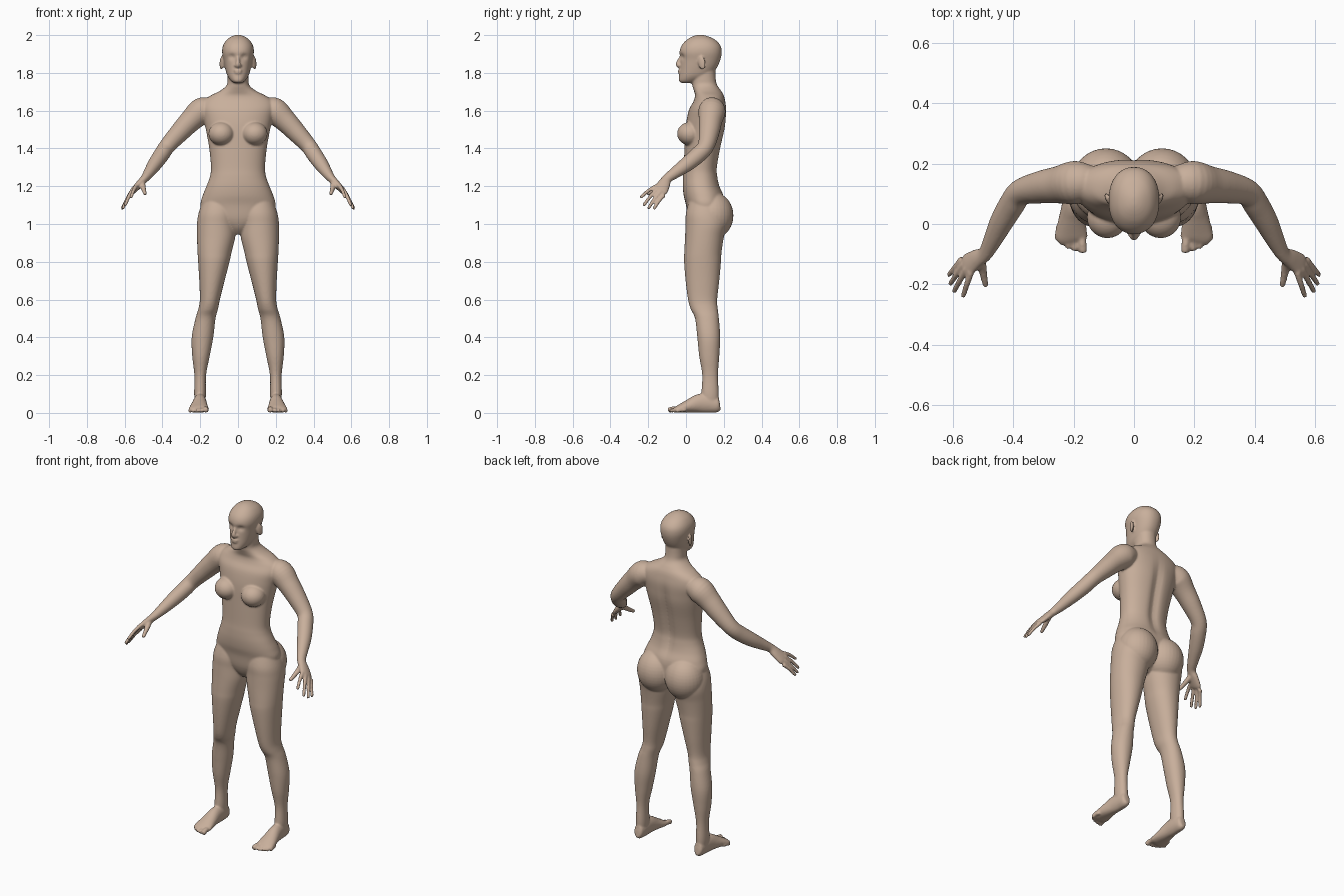
import bpy, bmesh
from math import sin, cos, pi, exp, copysign
from mathutils import Vector, Matrix

mid = bmesh.new()    # parts on the centre line
side = bmesh.new()   # parts on +x, mirrored later


def smooth_rows(rows, n=5):
    """Catmull-Rom interpolation of rows of numbers."""
    out = []
    for i in range(len(rows) - 1):
        a, b, c, d = (rows[max(0, min(len(rows) - 1, i + k))] for k in (-1, 0, 1, 2))
        for j in range(n):
            t = j / n
            out.append([0.5 * (2 * q + (r - p) * t + (2 * p - 5 * q + 4 * r - s) * t * t
                               + (3 * q - p - 3 * r + s) * t ** 3)
                        for p, q, r, s in zip(a, b, c, d)])
    return out + [list(rows[-1])]


def skin(bm, rings):
    """Join rings of points into a closed surface."""
    vs = [[bm.verts.new(p) for p in r] for r in rings]
    n = len(vs[0])
    for a, b in zip(vs, vs[1:]):
        for i in range(n):
            bm.faces.new((a[i], a[(i + 1) % n], b[(i + 1) % n], b[i]))
    bm.faces.new(vs[0][::-1])
    bm.faces.new(vs[-1])


def stack(bm, rows, power=2.2, n=64, dent=None):
    """Upright loft; rows are z, centre x, half width, front y, back y."""
    rings = []
    for z, x, w, yf, yb in smooth_rows(rows):
        ring = []
        for i in range(n):
            c, s = cos(2 * pi * i / n), sin(2 * pi * i / n)
            p = Vector((x + max(w, .003) * copysign(abs(c) ** (2 / power), c),
                        (yf + yb) / 2 + (yb - yf) / 2 * copysign(abs(s) ** (2 / power), s), z))
            if dent:
                p.y += dent(p, s)
            ring.append(p)
        rings.append(ring)
    skin(bm, rings)


def tube(bm, rows, axis=(1, 0, 0), n=24):
    """Loft along a path; rows are x, y, z, radius along axis, other radius."""
    rows = smooth_rows(rows)
    pts = [Vector(r[:3]) for r in rows]
    rings = []
    for i, (p, r) in enumerate(zip(pts, rows)):
        t = (pts[min(i + 1, len(pts) - 1)] - pts[max(i - 1, 0)]).normalized()
        u = Vector(axis)
        u = (u - t * u.dot(t)).normalized()
        v = t.cross(u)
        rings.append([p + u * (r[3] * cos(2 * pi * k / n)) + v * (r[4] * sin(2 * pi * k / n))
                      for k in range(n)])
    skin(bm, rings)


def blob(bm, loc, size, turn=0, tilt=0):
    m = (Matrix.Translation(loc) @ Matrix.Rotation(turn, 4, 'Z') @ Matrix.Rotation(tilt, 4, 'X')
         @ Matrix.Diagonal((*size, 1)))
    bmesh.ops.create_uvsphere(bm, u_segments=32, v_segments=20, radius=1, matrix=m)


def digit(bm, a, b, r0, r1, lift=0.0):
    """Finger or toe with a slightly raised middle joint."""
    a, b = Vector(a), Vector(b)
    m = (a + b) / 2 + Vector((0, 0, lift))
    tip = b + (b - m) * 0.08
    tube(bm, [(*a, r0, r0), (*m, (r0 + r1) / 2, (r0 + r1) / 2), (*b, r1, r1),
              (*tip, r1 * .45, r1 * .45)], axis=(.6, .5, .4), n=14)


# Torso and neck, with a groove down the spine
def spine(p, s):
    return -.016 * exp(-(p.x / .028) ** 2) * exp(-((p.z - 1.38) / .2) ** 4) if s > 0 else 0


stack(mid, [(.945, 0, .025, .06, .12), (.98, 0, .08, .03, .17), (1.03, 0, .175, .01, .2),
            (1.1, 0, .198, 0, .205), (1.15, 0, .187, -.012, .2), (1.2, 0, .167, -.017, .18),
            (1.25, 0, .149, -.016, .17), (1.3, 0, .143, -.012, .168), (1.4, 0, .152, -.008, .185),
            (1.5, 0, .17, -.003, .207), (1.56, 0, .183, .005, .213), (1.61, 0, .195, .018, .214),
            (1.65, 0, .185, .04, .208), (1.68, 0, .145, .048, .2), (1.705, 0, .095, .042, .186),
            (1.735, 0, .06, .033, .165), (1.77, 0, .055, .03, .157), (1.83, 0, .055, .03, .155)],
      dent=spine)


# Head with eye sockets
def sockets(p, s):
    if s > 0:
        return 0
    return .013 * exp(-((abs(p.x) - .032) / .017) ** 2 - ((p.z - 1.886) / .014) ** 2)


stack(mid, [(1.746, 0, .018, -.022, .03), (1.757, 0, .036, -.037, .07), (1.785, 0, .056, -.036, .13),
            (1.825, 0, .068, -.032, .162), (1.87, 0, .077, -.03, .182), (1.91, 0, .084, -.034, .189),
            (1.945, 0, .079, -.023, .182), (1.975, 0, .06, .004, .155), (1.993, 0, .034, .035, .118),
            (2.001, 0, .01, .062, .09)], n=96, dent=sockets)

# Nose, lips, eyes, ears
tube(mid, [(0, -.022, 1.895, .007, .008), (0, -.034, 1.87, .009, .009), (0, -.043, 1.847, .013, .012),
           (0, -.036, 1.833, .013, .009), (0, -.025, 1.829, .008, .004)])
blob(side, (.012, -.034, 1.839), (.009, .011, .007))
blob(mid, (0, -.031, 1.813), (.024, .012, .006))
blob(mid, (0, -.031, 1.801), (.02, .012, .007))
blob(side, (.032, -.001, 1.886), (.014, .014, .01))
blob(side, (.087, .084, 1.852), (.008, .021, .036), turn=-.4, tilt=.15)

# Breasts and buttocks
blob(side, (.088, .022, 1.478), (.068, .069, .062), turn=.15)
blob(side, (.093, .14, 1.045), (.113, .111, .125))

# Legs
stack(side, [(1.14, .1, .08, .02, .18), (1.06, .109, .099, .0, .205), (1.0, .114, .103, -.002, .215),
             (.93, .116, .101, -.005, .2), (.85, .124, .09, -.009, .188), (.8, .128, .083, -.01, .185),
             (.7, .138, .067, -.002, .176), (.6, .149, .053, .011, .165), (.55, .158, .052, .025, .168),
             (.5, .172, .053, .048, .174), (.4, .188, .057, .06, .181), (.3, .196, .046, .07, .176),
             (.2, .2, .031, .086, .169), (.1, .201, .031, .082, .173), (.04, .2, .027, .09, .17)], 2.1)

# Feet and toes
tube(side, [(.2, .18, .042, .014, .022), (.2, .168, .042, .027, .04), (.2, .12, .05, .032, .05),
            (.202, .07, .05, .036, .05), (.205, .02, .037, .044, .037), (.207, -.02, .026, .051, .026),
            (.207, -.045, .019, .053, .019), (.205, -.06, .015, .04, .012)])
for x0, x1, y, r in [(.173, .169, -.092, .014), (.196, .195, -.086, .0105), (.216, .218, -.079, .01),
                     (.234, .238, -.067, .0095), (.249, .255, -.05, .009)]:
    digit(side, (x0, y + .05, r + .005), (x1, y, r), r, r, .004)

# Arms down to the knuckles
tube(side, [(.13, .14, 1.612, .05, .05), (.19, .138, 1.6, .072, .07), (.25, .13, 1.547, .062, .06),
            (.31, .122, 1.484, .054, .052), (.375, .105, 1.412, .044, .043), (.405, .065, 1.367, .044, .042),
            (.44, .005, 1.317, .04, .038), (.472, -.06, 1.27, .031, .029), (.495, -.1, 1.24, .026, .022),
            (.523, -.117, 1.21, .034, .019), (.553, -.136, 1.178, .04, .015), (.564, -.142, 1.167, .032, .009)],
     axis=(.035, .045, -.05), n=32)

# Fingers and thumb
for a, b in [((.54, -.158, 1.2), (.566, -.238, 1.142)), ((.555, -.148, 1.186), (.596, -.222, 1.102)),
             ((.565, -.134, 1.17), (.608, -.197, 1.086)), ((.57, -.116, 1.153), (.613, -.168, 1.083))]:
    digit(side, a, b, .0115, .0085, .006)
digit(side, (.508, -.118, 1.218), (.492, -.203, 1.16), .017, .0095, -.003)

# Gather both sides and fuse into one smooth skin
bmesh.ops.recalc_face_normals(side, faces=side.faces[:])
for s in (1, -1):
    vmap = {v: mid.verts.new((s * v.co.x, v.co.y, v.co.z)) for v in side.verts}
    for f in side.faces:
        mid.faces.new([vmap[v] for v in f.verts])
bmesh.ops.recalc_face_normals(mid, faces=mid.faces[:])
mesh = bpy.data.meshes.new("body")
mid.to_mesh(mesh)
mid.free()
side.free()
body = bpy.data.objects.new("body", mesh)
bpy.context.collection.objects.link(body)
skin_mat = bpy.data.materials.new("skin")
skin_mat.diffuse_color = (.58, .43, .33, 1)
mesh.materials.append(skin_mat)
fuse = body.modifiers.new("fuse", 'REMESH')
fuse.mode = 'VOXEL'
fuse.voxel_size = .0055
fuse.use_smooth_shade = True
soften = body.modifiers.new("soften", 'SMOOTH')
soften.factor = .5
soften.iterations = 4
